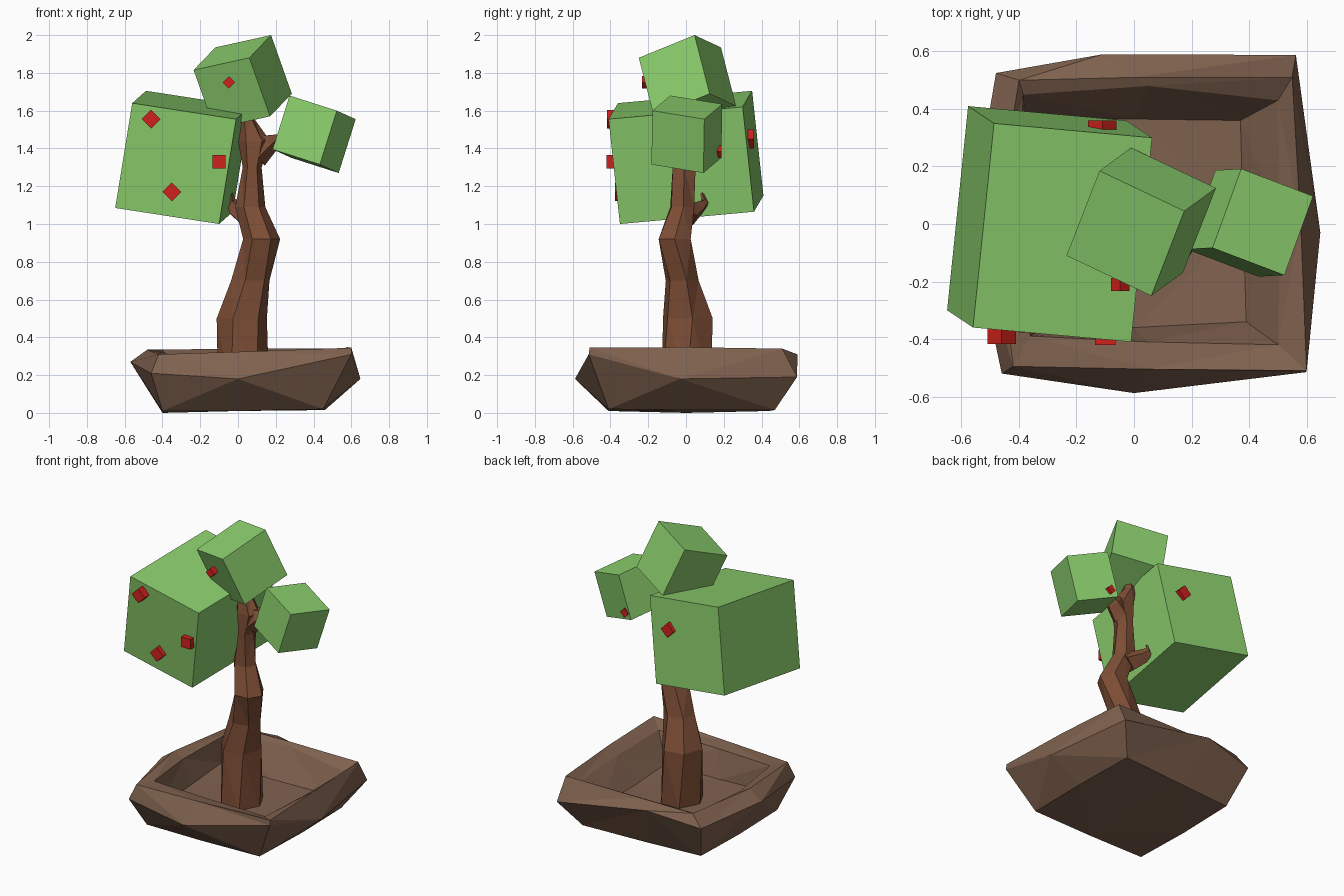
import bpy, bmesh, math
from mathutils import Vector, Euler

if "Cube" in bpy.data.objects:
    bpy.data.objects.remove(bpy.data.objects["Cube"])


def material(name, rgb):
    m = bpy.data.materials.new(name)
    m.diffuse_color = (*rgb, 1)
    m.use_nodes = True
    m.node_tree.nodes["Principled BSDF"].inputs["Base Color"].default_value = m.diffuse_color
    return m


LEAF = material("leaf_green", (0.255, 0.61, 0.15))
FRUIT = material("fruit_red", (0.62, 0.015, 0.012))
BARK = material("bark_brown", (0.205, 0.075, 0.036))
CLAY = material("clay_brown", (0.215, 0.122, 0.078))


def finish(name, bm, mat):
    bmesh.ops.recalc_face_normals(bm, faces=bm.faces[:])
    me = bpy.data.meshes.new(name)
    bm.to_mesh(me)
    bm.free()
    me.materials.append(mat)
    ob = bpy.data.objects.new(name, me)
    bpy.context.collection.objects.link(ob)
    return ob


def loft(name, rings, mat):
    """Skin a closed solid through rings with equal point counts."""
    bm = bmesh.new()
    loops = [[bm.verts.new(p) for p in r] for r in rings]
    n = len(loops[0])
    for a, b in zip(loops, loops[1:]):
        for i in range(n):
            j = (i + 1) % n
            bm.faces.new((a[i], a[j], b[j], b[i]))
    bm.faces.new(loops[0][::-1])
    bm.faces.new(loops[-1])
    bmesh.ops.triangulate(bm, faces=bm.faces[:])
    return finish(name, bm, mat)


def limb(name, path, sides=6, tilt=(0, 0, 0)):
    """Path rows: x, y, z, x radius, y radius, twist in degrees."""
    rings = []
    rot = Euler([math.radians(a) for a in tilt])
    for x, y, z, rx, ry, twist in path:
        ring = []
        for i in range(sides):
            a = math.tau * i / sides + math.radians(twist)
            p = Vector((rx * math.cos(a), ry * math.sin(a), 0))
            p.rotate(rot)
            ring.append(p + Vector((x, y, z)))
        rings.append(ring)
    return loft(name, rings, BARK)


def block(name, corner, e1, e2, e3, mat=LEAF):
    """Box from one corner and three edge vectors."""
    c, e1, e2, e3 = map(Vector, (corner, e1, e2, e3))
    bm = bmesh.new()
    bmesh.ops.create_cube(bm, size=1)
    for v in bm.verts:
        u = v.co + Vector((0.5, 0.5, 0.5))
        v.co = c + e1 * u.x + e2 * u.y + e3 * u.z
    return finish(name, bm, mat)


# Chipped clay pot: base, belly, rim, inner lip, soil floor
loft("pot", [
    [(-.40, -.41, .01), (0, -.41, .01), (.45, -.41, .02), (.46, .03, .015),
     (.45, .47, .015), (0, .44, .01), (-.40, .41, .01), (-.40, 0, 0)],
    [(-.46, -.52, .21), (0, -.588, .18), (.60, -.515, .31), (.648, -.03, .18),
     (.563, .588, .19), (-.11, .59, .31), (-.48, .525, .26), (-.57, 0, .27)],
    [(-.42, -.495, .31), (.05, -.505, .325), (.60, -.51, .345), (.58, 0, .348),
     (.55, .51, .34), (0, .51, .34), (-.40, .50, .335), (-.48, 0, .335)],
    [(-.36, -.39, .31), (.05, -.41, .31), (.50, -.42, .31), (.51, 0, .30),
     (.50, .43, .29), (.05, .48, .325), (-.385, .45, .31), (-.41, 0, .30)],
    [(-.33, -.37, .14), (0, -.36, .13), (.39, -.34, .14), (.38, 0, .13),
     (.37, .36, .14), (0, .365, .13), (-.38, .37, .14), (-.36, 0, .13)],
], CLAY)

# Crooked trunk and its side branches
limb("trunk", [
    (.03, 0, .10, .135, .15, 0),
    (.02, .01, .50, .135, .14, 10),
    (.065, -.02, .70, .105, .09, 15),
    (.125, -.06, .92, .098, .098, 0),
    (.065, -.02, 1.09, .08, .07, 5),
    (.075, -.01, 1.30, .05, .07, 0),
    (.085, -.01, 1.44, .085, .065, 0),
    (.045, 0, 1.56, .04, .05, 10),
    (.05, .01, 1.66, .015, .02, 0)])
limb("right_branch", [
    (.09, -.01, 1.37, .08, .065, 0),
    (.16, .0, 1.43, .06, .055, 0),
    (.215, .01, 1.465, .015, .02, 0)], sides=5, tilt=(0, 50, 0))
limb("left_branch", [
    (.07, 0, 1.04, .08, .06, 0),
    (-.005, .05, 1.08, .055, .05, 0),
    (-.035, .10, 1.11, .03, .02, 0),
    (-.035, .085, 1.16, .01, .01, 0)], sides=5, tilt=(-15, -40, 0))

# Leaf blocks
block("left_leaves", (-.56, -.36, 1.64), (.55, -.05, -.085), (.073, .71, .065), (-.09, .06, -.555))
block("top_leaves", (.175, .045, 2.0), (-.295, .14, -.065), (-.115, -.295, -.12), (.11, .08, -.31))
block("right_leaves", (.523, -.178, 1.60), (-.25, .095, .08), (.10, .275, -.045), (-.09, -.005, -.285))

# Small cube fruit, most turned on a corner
fruit = [(-.46, -.383, 1.555, 45, .07), (-.10, -.385, 1.33, 0, .07),
         (-.35, -.342, 1.17, 45, .07), (-.048, -.21, 1.75, 45, .046),
         (-.11, .325, 1.45, 45, .07), (.335, .165, 1.385, 45, .045)]
for i, (x, y, z, turn, s) in enumerate(fruit):
    r = Euler((0, math.radians(turn), 0)).to_matrix()
    e = [r @ Vector(v) for v in ((s, 0, 0), (0, s, 0), (0, 0, s))]
    block(f"fruit_{i + 1}", Vector((x, y, z)) - sum(e, Vector()) / 2, *e, mat=FRUIT)
